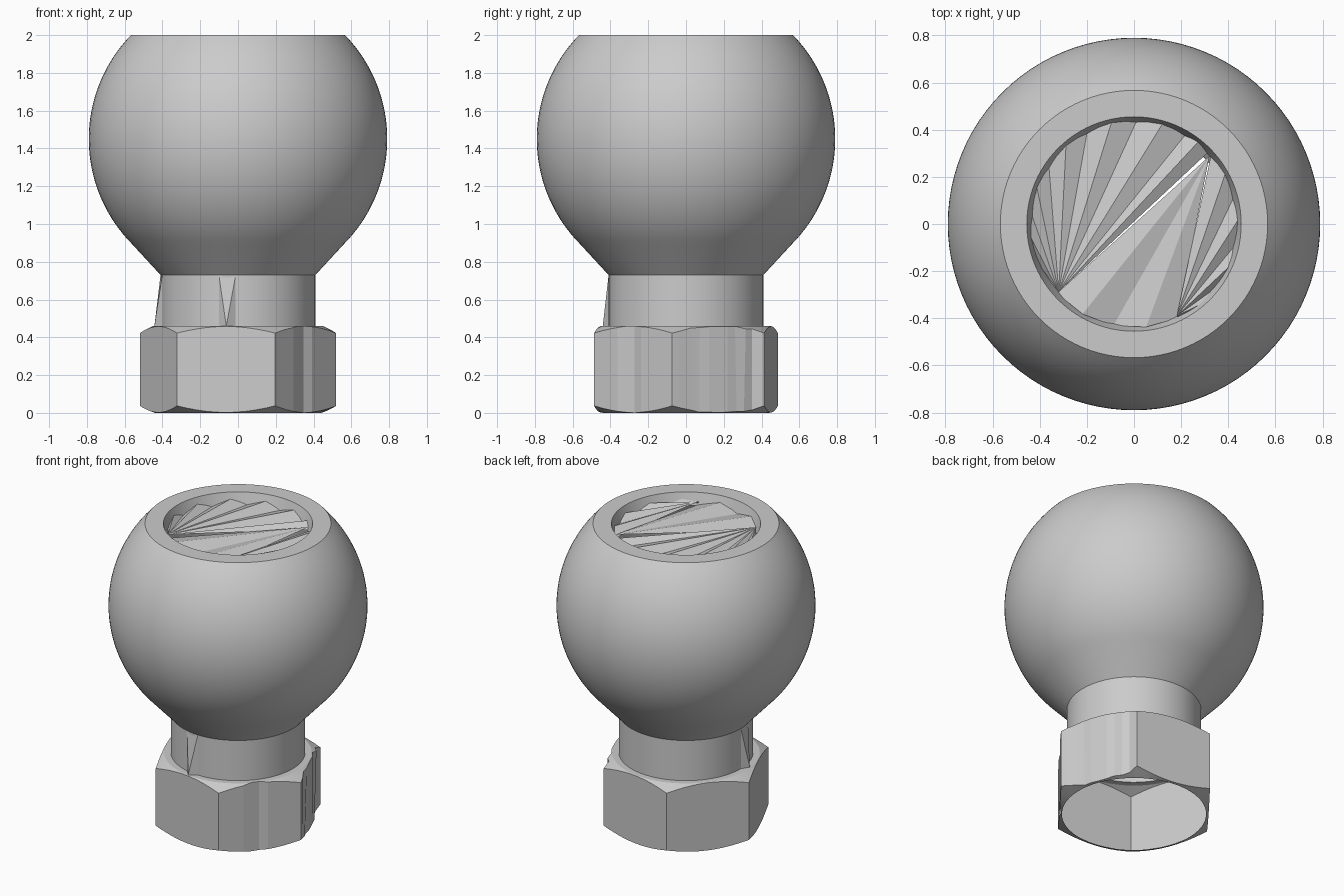
import bpy, bmesh
from math import sin, cos, radians, sqrt, pi, hypot

cube = bpy.data.objects.get("Cube")
if cube:
    bpy.data.objects.remove(cube, do_unlink=True)

# Plain grey material
grey = bpy.data.materials.new("plain grey")
grey.use_nodes = True
colour = (0.6, 0.6, 0.6, 1)
grey.diffuse_color = colour
grey.node_tree.nodes["Principled BSDF"].inputs["Base Color"].default_value = colour

BALL_R, BALL_Z, TOP_Z = 0.79, 1.45, 2.0
NECK_R, NECK_Z, NUT_Z = 0.41, 0.73, 0.46
HOLE_R = 0.455


def polar(r, a, z):
    return (r * cos(a), r * sin(a), z)


def finish(name, bm, smooth=None):
    bmesh.ops.recalc_face_normals(bm, faces=bm.faces)
    mesh = bpy.data.meshes.new(name)
    bm.to_mesh(mesh)
    bm.free()
    obj = bpy.data.objects.new(name, mesh)
    bpy.context.collection.objects.link(obj)
    mesh.materials.append(grey)
    if smooth:
        bpy.ops.object.select_all(action='DESELECT')
        obj.select_set(True)
        bpy.context.view_layer.objects.active = obj
        bpy.ops.object.shade_smooth_by_angle(angle=radians(smooth))
    return obj


def loft(bm, rings):
    rings = [[bm.verts.new(p) for p in ring] for ring in rings]
    for low, high in zip(rings, rings[1:]):
        for i in range(len(low)):
            j = (i + 1) % len(low)
            bm.faces.new((low[i], low[j], high[j], high[i]))


def lathe(name, profile, steps=96):
    bm = bmesh.new()
    loft(bm, [[polar(r, 2 * pi * i / steps, z) for i in range(steps)] for r, z in profile])
    return finish(name, bm, 25)


# Ball with a flared underside and a flat rim around the top recess
lathe("neck", [(NECK_R, NUT_Z), (NECK_R, NECK_Z)])
zs = [0.895 + (TOP_Z - 0.895) * i / 40 for i in range(41)]
ball = [(NECK_R, NECK_Z)] + [(sqrt(BALL_R ** 2 - (z - BALL_Z) ** 2), z) for z in zs]
lathe("ball", ball + [(HOLE_R, TOP_Z)])
lathe("recess_wall", [(HOLE_R, TOP_Z), (0.43, TOP_Z - 0.08)])

# Folded floor of the recess: fans of facets from three corners
bm = bmesh.new()


def fan(anchor, start, end, count):
    centre = bm.verts.new(polar(0.43, radians(anchor), TOP_Z - 0.05))
    last = None
    for i in range(count + 1):
        a = radians(start + (end - start) * i / count)
        v = bm.verts.new(polar(0.44, a, TOP_Z - (0.04 if i % 2 else 0.075)))
        if last:
            bm.faces.new((centre, last, v))
        last = v


fan(222, 222 - 20, 60, 10)
fan(222, 60, 44, 2)
fan(42, 222, 295, 4)
fan(295, 42, -65, 8)
finish("recess_floor", bm)

# Hexagonal nut: hollow, chamfered, with dented facets on the +x side
HEX_R, STEPS = 0.525, 10
DENTS_TOP = {(5, 4): 0.03, (5, 5): 0.03, (0, 2): 0.02, (0, 7): 0.03, (0, 9): 0.04}
DENTS_LOW = {(5, 5): 0.03, (0, 3): 0.02, (0, 8): 0.03, (0, 9): 0.04}


def hex_ring(dents):
    ring = []
    for side in range(6):
        a, b = (radians(60 * (side + k) - 8) for k in (0, 1))
        for i in range(STEPS):
            t = i / STEPS
            s = HEX_R * (1 - dents.get((side, i), 0))
            ring.append((s * (cos(a) * (1 - t) + cos(b) * t), s * (sin(a) * (1 - t) + sin(b) * t)))
    return ring


def scaled(ring, radius, z):
    return [(x * min(1, radius / hypot(x, y)), y * min(1, radius / hypot(x, y)), z) for x, y in ring]


def drop(x, y):
    return max(0, hypot(x, y) - 0.45) * 0.5


low, top = hex_ring(DENTS_LOW), hex_ring(DENTS_TOP)
bm = bmesh.new()
loft(bm, [
    scaled(low, 0.44, 0),
    [(x, y, drop(x, y)) for x, y in low],
    [(x, y, NUT_Z - drop(x, y)) for x, y in top],
    scaled(top, 0.45, NUT_Z),
    scaled(top, NECK_R, NUT_Z),
])
finish("hex_nut", bm, 5)

# Small wedges pulled out of the neck
for name, angle in (("front_neck_wedge", 262), ("side_neck_wedge", 186)):
    bm = bmesh.new()
    a, w = radians(angle), 0.11
    tip = bm.verts.new(polar(0.445, a, NUT_Z))
    edge = [bm.verts.new(polar(NECK_R, a + d, z))
            for d, z in ((-w, NUT_Z), (-w, NECK_Z), (w, NECK_Z), (w, NUT_Z))]
    for p, q in zip(edge, edge[1:]):
        bm.faces.new((tip, p, q))
    finish(name, bm)
